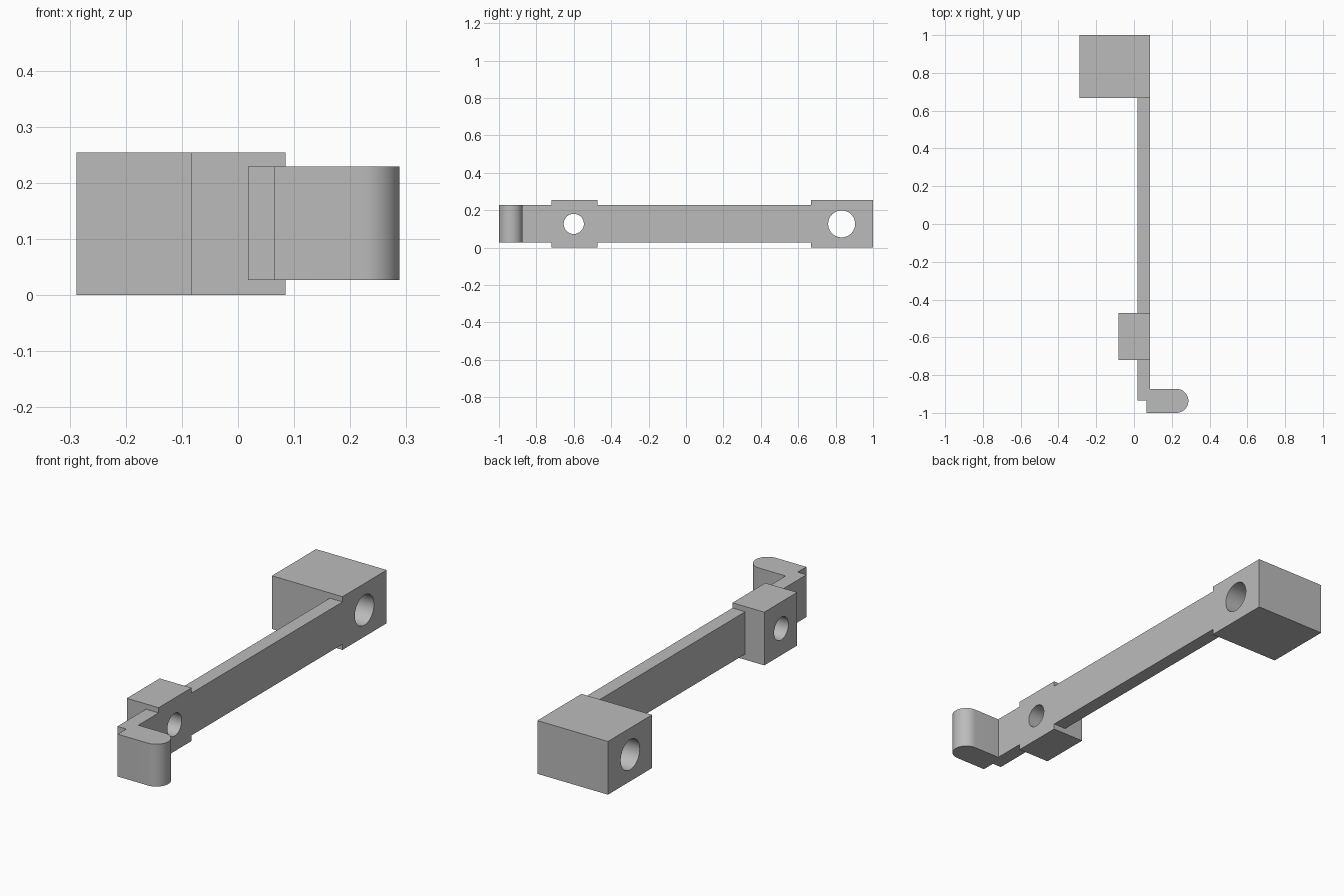
import bpy, bmesh, math

cube = bpy.data.objects.get("Cube")
if cube:
    bpy.data.objects.remove(cube, do_unlink=True)

grey = bpy.data.materials.new("plain_grey")
grey.use_nodes = True
GREY = (0.5, 0.5, 0.5, 1)
grey.diffuse_color = GREY
grey.node_tree.nodes["Principled BSDF"].inputs["Base Color"].default_value = GREY

HEIGHT = 0.254
MID = HEIGHT / 2
FACE_X = 0.085          # shared flat side of arm and blocks


def extrude_outline(name, points, z0, z1):
    """Solid made by raising a plan outline from z0 to z1."""
    bm = bmesh.new()
    base = bm.faces.new([bm.verts.new((x, y, z0)) for x, y in points])
    top = bmesh.ops.extrude_face_region(bm, geom=[base])["geom"]
    verts = [v for v in top if isinstance(v, bmesh.types.BMVert)]
    bmesh.ops.translate(bm, vec=(0, 0, z1 - z0), verts=verts)
    bmesh.ops.recalc_face_normals(bm, faces=bm.faces)
    mesh = bpy.data.meshes.new(name)
    bm.to_mesh(mesh)
    bm.free()
    mesh.materials.append(grey)
    obj = bpy.data.objects.new(name, mesh)
    bpy.context.collection.objects.link(obj)
    return obj


def block(name, x0, y0, y1):
    outline = [(x0, y0), (FACE_X, y0), (FACE_X, y1), (x0, y1)]
    return extrude_outline(name, outline, 0, HEIGHT)


def bore(name, y, radius):
    """Cylinder along x used to cut a through hole."""
    bpy.ops.mesh.primitive_cylinder_add(
        vertices=64, radius=radius, depth=1, location=(0, y, MID),
        rotation=(0, math.pi / 2, 0))
    obj = bpy.context.object
    obj.name = name
    obj.hide_render = True
    obj.data.materials.append(grey)
    return obj


def combine(target, tool, operation):
    mod = target.modifiers.new(tool.name, "BOOLEAN")
    mod.operation = operation
    mod.solver = "EXACT"
    mod.object = tool
    bpy.context.view_layer.objects.active = target
    bpy.ops.object.modifier_apply(modifier=mod.name)
    bpy.data.objects.remove(tool, do_unlink=True)


# Long arm with its round-ended hook
R = 0.0635
tip_x, tip_y = 0.288 - R, -1 + R
tip = [(tip_x + R * math.cos(a), tip_y + R * math.sin(a))
       for a in (math.pi * (i / 24 - 0.5) for i in range(25))]
outline = [(0.018, 0.8), (0.018, -0.935), (0.065, -0.935), (0.065, -1)]
outline += tip + [(FACE_X, tip_y + R), (FACE_X, 0.8)]
arm = extrude_outline("hooked_arm", outline, 0.027, 0.229)

# Mounting blocks, then the holes through them
combine(arm, block("end_block", -0.288, 0.667, 1), "UNION")
combine(arm, block("small_block", -0.083, -0.72, -0.472), "UNION")
combine(arm, bore("large_bore", 0.832, 0.072), "DIFFERENCE")
combine(arm, bore("small_bore", -0.6, 0.054), "DIFFERENCE")

# Smooth curves, sharp corners
bpy.ops.object.select_all(action="DESELECT")
arm.select_set(True)
bpy.context.view_layer.objects.active = arm
bpy.ops.object.shade_smooth_by_angle(angle=math.radians(30))
